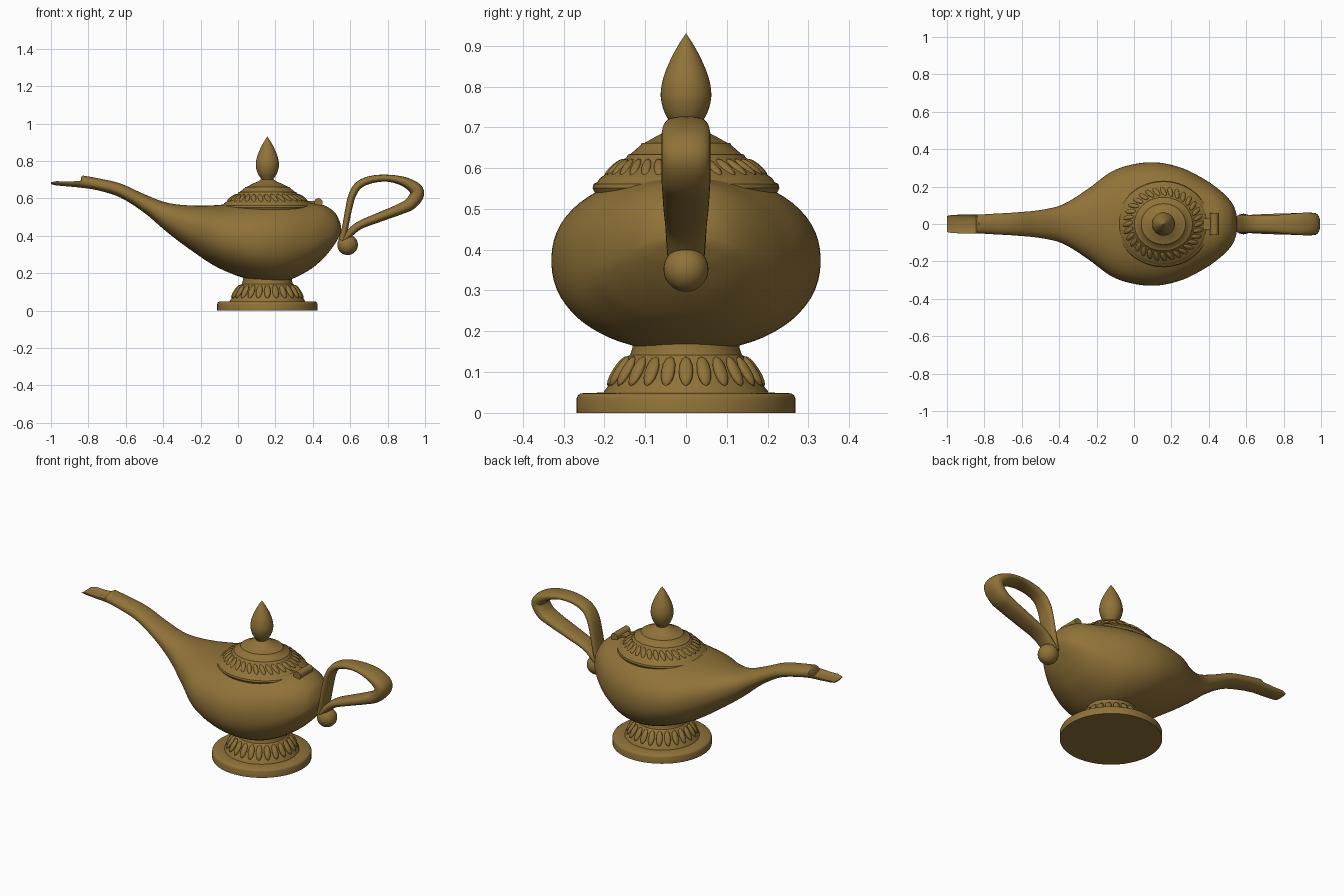
import bpy, bmesh, math
from mathutils import Matrix, Vector

if "Cube" in bpy.data.objects:
    bpy.data.objects.remove(bpy.data.objects["Cube"])

brass = bpy.data.materials.new("aged_brass")
brass.diffuse_color = (0.28, 0.17, 0.04, 1)
brass.use_nodes = True
brass.node_tree.nodes["Principled BSDF"].inputs["Base Color"].default_value = brass.diffuse_color
CX = 0.157  # axis of foot, lid and finial


def finish(name, bm, angle=35):
    bmesh.ops.remove_doubles(bm, verts=bm.verts, dist=1e-5)
    bmesh.ops.recalc_face_normals(bm, faces=bm.faces)
    me = bpy.data.meshes.new(name)
    bm.to_mesh(me)
    bm.free()
    me.shade_smooth()
    me.set_sharp_from_angle(angle=math.radians(angle))
    me.materials.append(brass)
    ob = bpy.data.objects.new(name, me)
    bpy.context.collection.objects.link(ob)
    return ob


def smooth(pts, n):
    """Catmull-Rom resampling of a list of tuples."""
    out = []
    for i in range(len(pts) - 1):
        a, b, c, d = (pts[max(0, min(len(pts) - 1, i + k))] for k in (-1, 0, 1, 2))
        for s in range(n):
            t = s / n
            out.append(tuple(0.5 * (2 * q + (r - p) * t + (2 * p - 5 * q + 4 * r - u) * t * t
                             + (3 * q - p - 3 * r + u) * t ** 3) for p, q, r, u in zip(a, b, c, d)))
    return out + [tuple(pts[-1])]


def loft(name, rings, angle=35):
    bm = bmesh.new()
    rows = [[bm.verts.new(p) for p in ring] for ring in rings]
    n = len(rows[0])
    for a, b in zip(rows, rows[1:]):
        for i in range(n):
            bm.faces.new((a[i], a[(i + 1) % n], b[(i + 1) % n], b[i]))
    bm.faces.new(rows[0])
    bm.faces.new(rows[-1])
    return finish(name, bm, angle)


def lathe(name, profile, sy=1.0, seg=72, angle=35):
    ang = [2 * math.pi * i / seg for i in range(seg)]
    return loft(name, [[(CX + max(r, 1e-3) * math.cos(a), sy * max(r, 1e-3) * math.sin(a), z)
                        for a in ang] for r, z in profile], angle)


def superellipse(n, e):
    for i in range(n):
        a = 2 * math.pi * i / n
        c, s = math.cos(a), math.sin(a)
        yield math.copysign(abs(c) ** (2 / e), c), math.copysign(abs(s) ** (2 / e), s)


def leaf_ring(name, count, lo, hi, width, depth, twist=0, sy=1.0):
    """Raised leaves around a cone running from (r, z) lo to hi."""
    bm = bmesh.new()
    mid = ((lo[0] + hi[0]) / 2, (lo[1] + hi[1]) / 2)
    half = math.dist(lo, hi) / 2
    for i in range(count):
        a = 2 * math.pi * i / count
        out, tan = Vector((math.cos(a), math.sin(a), 0)), Vector((-math.sin(a), math.cos(a), 0))
        up = (out * (hi[0] - lo[0]) + Vector((0, 0, hi[1] - lo[1]))).normalized()
        nor = tan.cross(up)
        basis = Matrix((tan, up, nor)).transposed().to_4x4()
        m = (Matrix.Translation((CX, 0, 0)) @ Matrix.Diagonal((1, sy, 1, 1))
             @ Matrix.Translation(out * mid[0] + Vector((0, 0, mid[1]))) @ basis
             @ Matrix.Rotation(twist, 4, 'Z') @ Matrix.Diagonal((width, half, depth, 1)))
        bmesh.ops.create_uvsphere(bm, u_segments=12, v_segments=8, radius=1, matrix=m)
    return finish(name, bm, 60)


# Body with spout: stations are (x, half width, bottom, widest z, top)
tip = [(-1.0, .043, .676, .686, .682), (-.97, .049, .669, .692, .677),
       (-.91, .05, .664, .69, .673), (-.845, .05, .658, .693, .672), (-.838, .05, .657, .692, .715)]
stations = [(-.83, .05, .656, .69, .722), (-.75, .055, .643, .672, .708), (-.63, .062, .605, .64, .68),
            (-.5, .075, .522, .57, .622), (-.38, .105, .42, .5, .577), (-.25, .185, .322, .44, .562),
            (-.1, .29, .226, .4, .565), (.08, .33, .162, .375, .585), (.24, .305, .155, .375, .59),
            (.375, .24, .213, .38, .577), (.46, .18, .283, .395, .563), (.515, .125, .352, .41, .527),
            (.54, .08, .395, .425, .485), (.552, .03, .42, .432, .45)]
rings = []
for x, w, b, m, t in tip + smooth(stations, 6):
    rings.append([(x, w * c, m + s * ((t - m) if s > 0 else (m - b))) for c, s in superellipse(64, 2.2)])
loft("body_and_spout", rings, 50)

# Foot: round plinth and flared stem
lathe("foot_plinth", [(0, 0), (.268, 0), (.268, .036), (.265, .043), (.258, .048), (.2, .05), (0, .05)])
lathe("foot_stem", [(0, .045), (.203, .045), (.2, .055), (.18, .078), (.163, .103), (.15, .128),
                    (.143, .139), (.137, .142), (.131, .16), (.131, .18), (0, .18)])
leaf_ring("foot_leaves", 24, (.192, .066), (.146, .138), .0175, .011)

# Lid: slightly oval dome with stepped rings
lathe("lid", [(0, .54), (.243, .54), (.249, .551), (.246, .561), (.236, .566), (.23, .575), (.222, .58),
              (.19, .602), (.158, .627), (.155, .633), (.147, .635), (.122, .655), (.118, .661),
              (.11, .662), (.075, .68), (.05, .69), (.036, .7), (0, .705)], .92, 72, 30)
leaf_ring("lid_leaves", 32, (.218, .58), (.162, .623), .0135, .009, .35, .92)

# Pointed bud finial
lathe("finial", smooth([(.028, .695), (.034, .705), (.052, .735), (.062, .775), (.056, .82),
                        (.037, .868), (.015, .908), (0, .93)], 5), 1, 40)

# Hinge: barrel across the back of the lid with a strap
bm = bmesh.new()
bmesh.ops.create_cone(bm, cap_ends=True, segments=24, radius1=.023, radius2=.023, depth=.12,
                      matrix=Matrix.Translation((.43, 0, .578)) @ Matrix.Rotation(math.pi / 2, 4, 'X'))
bmesh.ops.create_cube(bm, size=1, matrix=Matrix.Translation((.4, 0, .57)) @ Matrix.Diagonal((.05, .06, .03, 1)))
finish("lid_hinge", bm)

# Handle: ribbon loop, points are (x, z, half thickness, half width)
path = smooth([(.556, .375, .02, .045), (.574, .45, .017, .05), (.591, .54, .018, .05),
               (.612, .62, .02, .048), (.65, .674, .021, .045), (.72, .702, .02, .045),
               (.81, .707, .019, .052), (.9, .684, .027, .06), (.958, .635, .037, .06),
               (.926, .575, .034, .06), (.86, .54, .029, .058), (.75, .497, .025, .055),
               (.64, .45, .022, .05), (.565, .38, .02, .045)], 7)
rings = []
for i, (x, z, t, w) in enumerate(path):
    a, b = path[max(i - 1, 0)], path[min(i + 1, len(path) - 1)]
    d = Vector((b[0] - a[0], 0, b[1] - a[1])).normalized()
    nor = Vector((-d.z, 0, d.x))
    rings.append([Vector((x, w * c, z)) + nor * t * s for c, s in superellipse(24, 2.4)])
loft("handle", rings, 50)

# Ball under the handle joint
bm = bmesh.new()
bmesh.ops.create_uvsphere(bm, u_segments=32, v_segments=20, radius=.055,
                          matrix=Matrix.Translation((.586, 0, .352)))
finish("handle_ball", bm)
